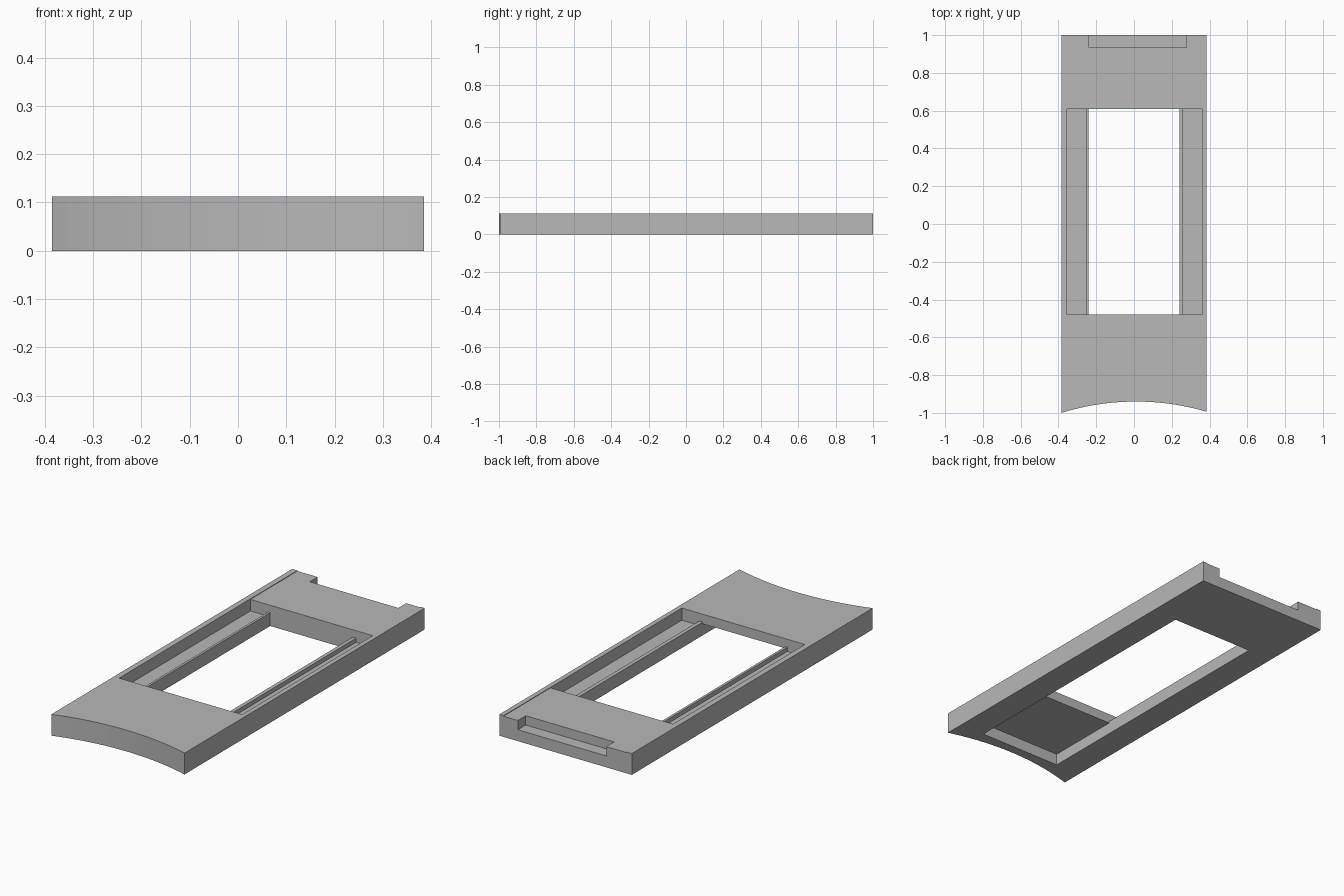
import bpy
import bmesh
import math
from mathutils import Vector

cube = bpy.data.objects.get("Cube")
if cube:
    bpy.data.objects.remove(cube, do_unlink=True)

HALF_W, TOP = 0.385, 0.112
WIN_FRONT, WIN_BACK = -0.48, 0.61
POCKET_L, POCKET_R = -0.355, 0.36

grey = bpy.data.materials.new("plain grey")
grey.use_nodes = True
grey.diffuse_color = (0.48, 0.48, 0.48, 1)
grey.node_tree.nodes["Principled BSDF"].inputs["Base Color"].default_value = grey.diffuse_color


def add_object(name, bm):
    bmesh.ops.recalc_face_normals(bm, faces=bm.faces)
    mesh = bpy.data.meshes.new(name)
    bm.to_mesh(mesh)
    bm.free()
    mesh.materials.append(grey)
    obj = bpy.data.objects.new(name, mesh)
    bpy.context.collection.objects.link(obj)
    return obj


def cut_box(body, name, x, y, z):
    """Remove a box, given as (low, high) ranges, from the body."""
    bm = bmesh.new()
    bmesh.ops.create_cube(bm, size=1)
    for v in bm.verts:
        v.co = Vector([(r[0] + r[1]) / 2 + c * (r[1] - r[0]) for c, r in zip(v.co, (x, y, z))])
    cutter = add_object(name, bm)
    cutter.hide_render = True
    mod = body.modifiers.new(name, 'BOOLEAN')
    mod.operation = 'DIFFERENCE'
    mod.solver = 'EXACT'
    mod.object = cutter
    bpy.context.view_layer.objects.active = body
    bpy.ops.object.modifier_apply(modifier=name)
    bpy.data.objects.remove(cutter, do_unlink=True)


# Plate: outline with a concave front edge, extruded upwards
radius, mid_x, mid_y, steps = 1.33, 0.01, -0.94, 24
outline = [(HALF_W, 1), (-HALF_W, 1)]
for i in range(steps + 1):
    x = -HALF_W + 2 * HALF_W * i / steps
    outline.append((x, mid_y - radius + math.sqrt(radius ** 2 - (x - mid_x) ** 2)))
bm = bmesh.new()
face = bm.faces.new([bm.verts.new((x, y, 0)) for x, y in outline])
extruded = bmesh.ops.extrude_face_region(bm, geom=[face])
for v in extruded["geom"]:
    if isinstance(v, bmesh.types.BMVert):
        v.co.z = TOP
plate = add_object("sliding_frame_plate", bm)

# Upper pocket down to the rail tops, then a gutter outside each rail
window_y = (WIN_FRONT, WIN_BACK)
cut_box(plate, "pocket", (POCKET_L, POCKET_R), window_y, (0.07, 0.2))
cut_box(plate, "left_gutter", (0.26, POCKET_R), window_y, (0.048, 0.2))
cut_box(plate, "right_gutter", (POCKET_L, -0.253), window_y, (0.048, 0.2))

# Through window between the rails
cut_box(plate, "window", (-0.24, 0.24), window_y, (-0.1, 0.2))

# Underside recess in front of the window
cut_box(plate, "under_recess", (-0.24, 0.24), (-0.89, WIN_FRONT + 0.05), (-0.1, 0.061))

# Shallow step on the back top, and the notch in the back edge
cut_box(plate, "back_step", (POCKET_L, POCKET_R), (WIN_BACK - 0.05, 1.1), (TOP - 0.003, 0.2))
cut_box(plate, "back_notch", (-0.237, 0.277), (0.935, 1.1), (0.06, 0.2))
